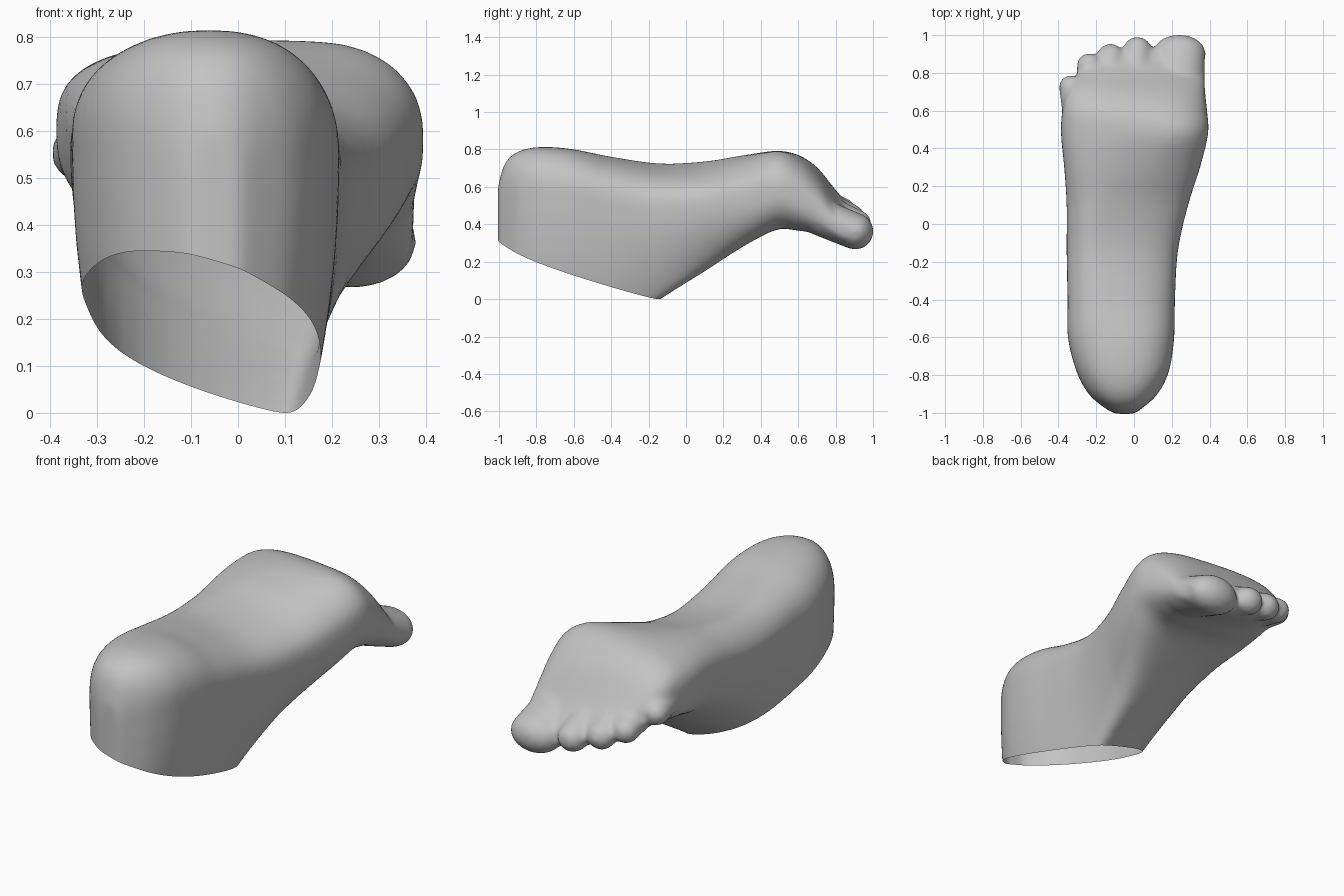
import bpy
import bmesh
import math
from mathutils import Matrix, Vector

default = bpy.data.objects.get("Cube")
if default:
    bpy.data.objects.remove(default, do_unlink=True)

# Single neutral clay colour
clay = bpy.data.materials.new("clay_grey")
clay.use_nodes = True
clay.diffuse_color = (0.55, 0.55, 0.55, 1)
clay.node_tree.nodes["Principled BSDF"].inputs["Base Color"].default_value = clay.diffuse_color

# Cross-sections from heel to toe webbing:
# y, x low, x high, sole z, widest z, instep z, sole shift, instep shift, sideways tilt
SECTIONS = [
    (-1.005, -.1, 0, .59, .46, -.3, 0, 0, 0),
    (-.97, -.16, .05, .71, .52, -.3, 0, 0, 0),
    (-.9, -.24, .125, .775, .55, -.3, 0, 0, 0),
    (-.78, -.305, .185, .801, .57, -.3, 0, 0, 0),
    (-.6, -.35, .213, .788, .56, -.3, 0, .03, -.03),
    (-.4, -.352, .217, .742, .54, -.2, -.04, .1, -.1),
    (-.14, -.357, .233, .698, .51, 0, -.1, .14, -.12),
    (.1, -.357, .287, .708, .53, .15, -.1, .12, -.12),
    (.3, -.37, .35, .75, .56, .275, 0, .11, -.08),
    (.48, -.387, .393, .782, .58, .36, .12, .12, -.02),
    (.6, -.38, .387, .757, .56, .365, .1, .1, -.08),
    (.7, -.355, .377, .68, .52, .36, .08, .08, -.15),
    (.79, -.29, .375, .555, .46, .338, .05, .05, -.2),
    (.85, -.21, .37, .48, .41, .318, .03, .03, -.22),
    (.9, -.12, .355, .435, .38, .312, .02, .02, -.22),
    (.93, -.02, .325, .4, .365, .322, 0, 0, -.22),
]

# Toes: root, tip, root radius, tip radius, sideways widening
TOES = [
    ((.225, .72, .425), (.24, .905, .35), .1, .098, 1.43),
    ((.01, .74, .47), (.018, .92, .39), .08, .072, 1.06),
    ((-.12, .72, .5), (-.125, .885, .425), .08, .07, 1.06),
    ((-.23, .66, .52), (-.235, .84, .465), .075, .065, 1.06),
    ((-.31, .58, .56), (-.335, .725, .54), .07, .063, 1.0),
]
RING = 48


def spline(a, b, c, d, t):
    """Smooth blend of two neighbouring sections."""
    return [q + .5 * t * (r - p + t * (2 * p - 5 * q + 4 * r - s + t * (3 * (q - r) + s - p)))
            for p, q, r, s in zip(a, b, c, d)]


def section_ring(bm, section):
    y, left, right, top, middle, bottom, top_shift, low_shift, tilt = section
    centre, half = (left + right) / 2, (right - left) / 2
    # the forefoot is boxier than the heel, the ankle rounder than the sole
    forefoot = min(max((y - .1) / .3, 0), 1)
    ring = []
    for i in range(RING):
        angle = math.tau * i / RING
        c, s = math.cos(angle), math.sin(angle)
        if s > 0:
            power, peak, shift = .85 - .11 * forefoot, top, top_shift
        else:
            power, peak, shift = .98 - .24 * forefoot, bottom, low_shift
        u = math.copysign(abs(c) ** power, c)
        v = abs(s) ** power
        x = centre + half * u + shift * v * v * (1 - abs(u))
        z = middle + v * (peak - middle)
        ring.append(bm.verts.new((x, y, z + tilt * (x - centre))))
    return ring


def add_foot_body(bm):
    rings = []
    last = len(SECTIONS) - 1
    for i in range(last):
        around = [SECTIONS[min(max(k, 0), last)] for k in range(i - 1, i + 3)]
        rings += [section_ring(bm, spline(*around, step / 4)) for step in range(4)]
    rings.append(section_ring(bm, SECTIONS[last]))
    for a, b in zip(rings, rings[1:]):
        for i in range(RING):
            j = (i + 1) % RING
            bm.faces.new((a[i], a[j], b[j], b[i]))
    bm.faces.new(rings[0])
    bm.faces.new(rings[-1])


def add_toe(bm, root, tip, root_radius, tip_radius, widen):
    root, tip = Vector(root), Vector(tip)
    steps = 9
    for i in range(steps):
        t = i / (steps - 1)
        radius = root_radius + (tip_radius - root_radius) * t
        place = Matrix.Translation(root.lerp(tip, t)) @ Matrix.Diagonal((widen, 1, 1, 1))
        bmesh.ops.create_uvsphere(bm, u_segments=24, v_segments=16, radius=radius, matrix=place)


# Rough solid: lofted body plus toes
bm = bmesh.new()
add_foot_body(bm)
for toe in TOES:
    add_toe(bm, *toe)
bmesh.ops.recalc_face_normals(bm, faces=bm.faces)
mesh = bpy.data.meshes.new("foot")
bm.to_mesh(mesh)
bm.free()
foot = bpy.data.objects.new("foot", mesh)
bpy.context.collection.objects.link(foot)
bpy.context.view_layer.objects.active = foot
foot.select_set(True)

# Fuse into one skin and soften it
fuse = foot.modifiers.new("fuse", "REMESH")
fuse.mode = "VOXEL"
fuse.voxel_size = .014
soften = foot.modifiers.new("soften", "SMOOTH")
soften.factor = .5
soften.iterations = 10
for name in ("fuse", "soften"):
    bpy.ops.object.modifier_apply(modifier=name)

# Slice the ankle open with a tilted plane and rest its rim on the ground
bm = bmesh.new()
bm.from_mesh(foot.data)
bmesh.ops.bisect_plane(bm, geom=bm.verts[:] + bm.edges[:] + bm.faces[:],
                       plane_co=(0, 0, -.03), plane_no=(.29, .325, 1), clear_inner=True)
low = min(v.co.z for v in bm.verts)
bmesh.ops.translate(bm, verts=bm.verts, vec=(0, 0, -low))
bm.to_mesh(foot.data)
bm.free()

foot.data.materials.clear()
foot.data.materials.append(clay)
bpy.ops.object.shade_smooth()
